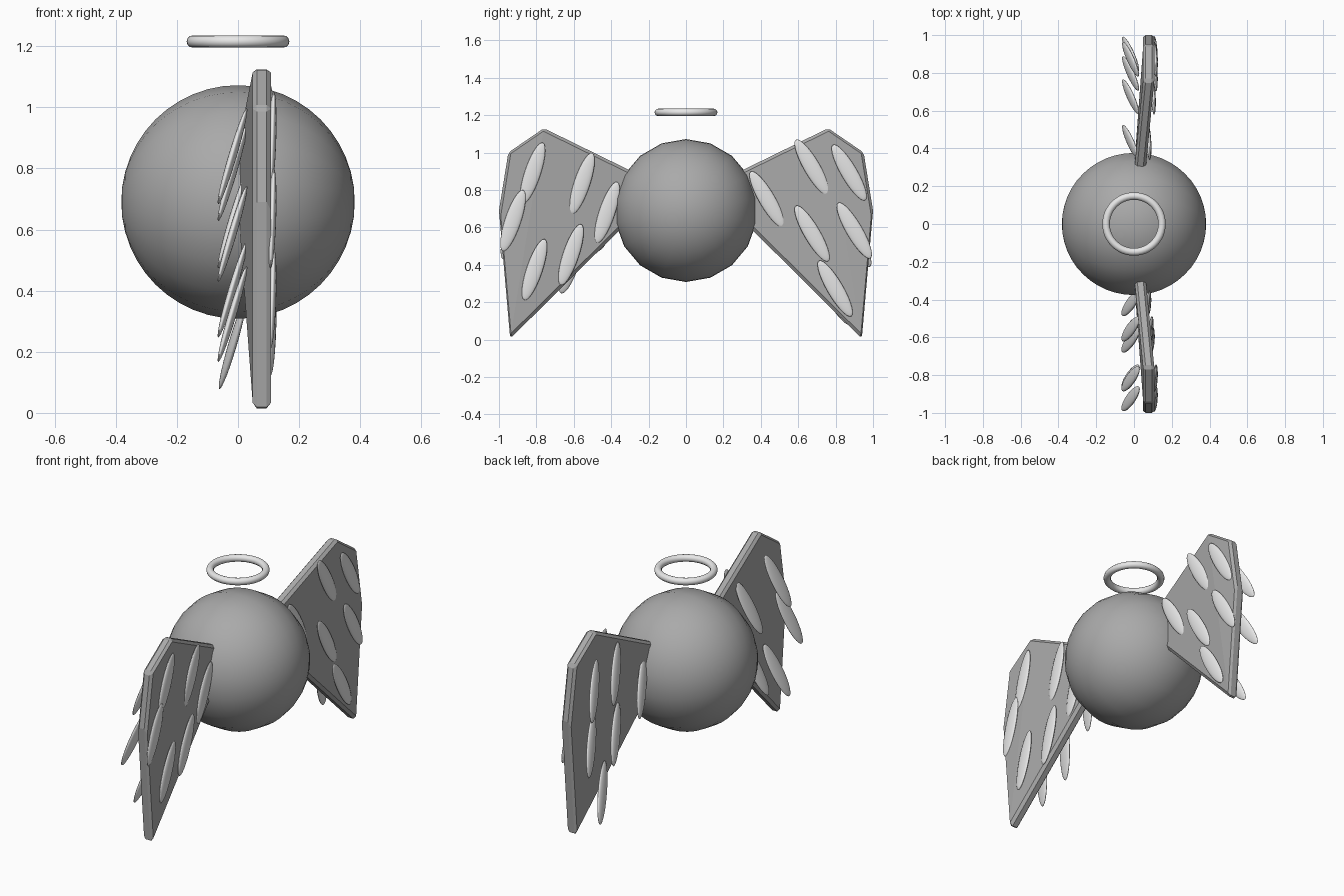
import bpy, bmesh
from math import sin, cos, pi
from mathutils import Vector, Matrix

cube = bpy.data.objects.get("Cube")
if cube:
    bpy.data.objects.remove(cube)


def material(name, value):
    m = bpy.data.materials.new(name)
    m.use_nodes = True
    col = (value, value, value, 1)
    m.diffuse_color = col
    m.node_tree.nodes["Principled BSDF"].inputs["Base Color"].default_value = col
    return m


grey = material("mid grey", 0.4)
pale = material("pale grey", 0.8)


def finish(name, bm, mat, smooth_angle=None):
    bmesh.ops.recalc_face_normals(bm, faces=bm.faces)
    mesh = bpy.data.meshes.new(name)
    bm.to_mesh(mesh)
    bm.free()
    mesh.materials.append(mat)
    ob = bpy.data.objects.new(name, mesh)
    bpy.context.collection.objects.link(ob)
    if smooth_angle:
        bpy.ops.object.select_all(action='DESELECT')
        ob.select_set(True)
        bpy.context.view_layer.objects.active = ob
        bpy.ops.object.shade_smooth_by_angle(angle=smooth_angle)
    return ob


# Round body: half circle spun about the x axis
bm = bmesh.new()
R, rings = 0.382, 24
arc = [bm.verts.new((-R * cos(pi * i / rings), 0, R * sin(pi * i / rings)))
       for i in range(rings + 1)]
edges = [bm.edges.new(pair) for pair in zip(arc, arc[1:])]
bmesh.ops.spin(bm, geom=arc + edges, cent=(0, 0, 0), axis=(1, 0, 0),
               angle=2 * pi, steps=18)
bmesh.ops.remove_doubles(bm, verts=bm.verts, dist=0.0005)
body = finish("body", bm, grey, 0.9)
body.location.z = 0.69

# Halo
bpy.ops.mesh.primitive_torus_add(major_radius=0.148, minor_radius=0.02,
                                 major_segments=48, minor_segments=12,
                                 location=(0, 0, 1.215))
halo = bpy.context.object
halo.name = "halo"
halo.data.materials.append(pale)
bpy.ops.object.shade_smooth()

# Wings: a folded plate, its root swept towards -x, with bevelled rims
INNER_X, OUTER_X, THICK = 0.03, 0.078, 0.06
OUTLINE = [(0.27, 0.89), (0.76, 1.13), (0.95, 1.0), (1.0, 0.69), (0.94, 0.005), (0.29, 0.65)]


def wing(name, side):
    bm = bmesh.new()
    layers = []
    for dx in (-THICK / 2, THICK / 2):
        layers.append([bm.verts.new(((INNER_X if y < 0.5 else OUTER_X) + dx, side * y, z))
                       for y, z in OUTLINE])
    for v in layers:
        bm.faces.new((v[0], v[1], v[4], v[5]))
        bm.faces.new(v[1:5])
    a, b = layers
    n = len(OUTLINE)
    for i in range(n):
        j = (i + 1) % n
        bm.faces.new((a[i], a[j], b[j], b[i]))
    ob = finish(name, bm, grey)
    bev = ob.modifiers.new("rim", 'BEVEL')
    bev.width = 0.014
    bev.segments = 1
    bev.limit_method = 'ANGLE'
    bev.angle_limit = 0.6


wing("front_wing", -1)
wing("back_wing", 1)


# Feathers: slim ellipsoids laid along a direction
def feather(name, centre, along, half_length):
    z = Vector(along).normalized()
    y = z.cross(Vector((1, 0, 0))).normalized()
    x = y.cross(z)
    bm = bmesh.new()
    bmesh.ops.create_uvsphere(bm, u_segments=20, v_segments=14, radius=1)
    rot = Matrix((x, y, z)).transposed().to_4x4()
    scale = Matrix.Diagonal((0.013, 0.043, half_length, 1))
    bm.transform(Matrix.Translation(centre) @ rot @ scale)
    finish(name, bm, pale, 1.0)


def surface_x(y):
    t = min(1, max(0, (abs(y) - 0.28) / 0.5))
    return INNER_X + t * (OUTER_X - INNER_X) + THICK / 2


FRONT = [(-.82, .89), (-.925, .636), (-.81, .374), (-.556, .835), (-.422, .68), (-.615, .454)]
BACK = [(.433, .75), (.674, .92), (.674, .567), (.872, .893), (.9, .583), (.797, .273)]
for label, spots, lean in (("front", FRONT, 0.1), ("back", BACK, -0.175)):
    for i, (y, z) in enumerate(spots):
        feather(f"{label}_left_feather_{i + 1}", (surface_x(y) + 0.004, y, z),
                (0.01, lean, 0.3), 0.172)
        feather(f"{label}_right_feather_{i + 1}", (-0.018, y, z - 0.05),
                (0.09, lean, 0.3), 0.172)
